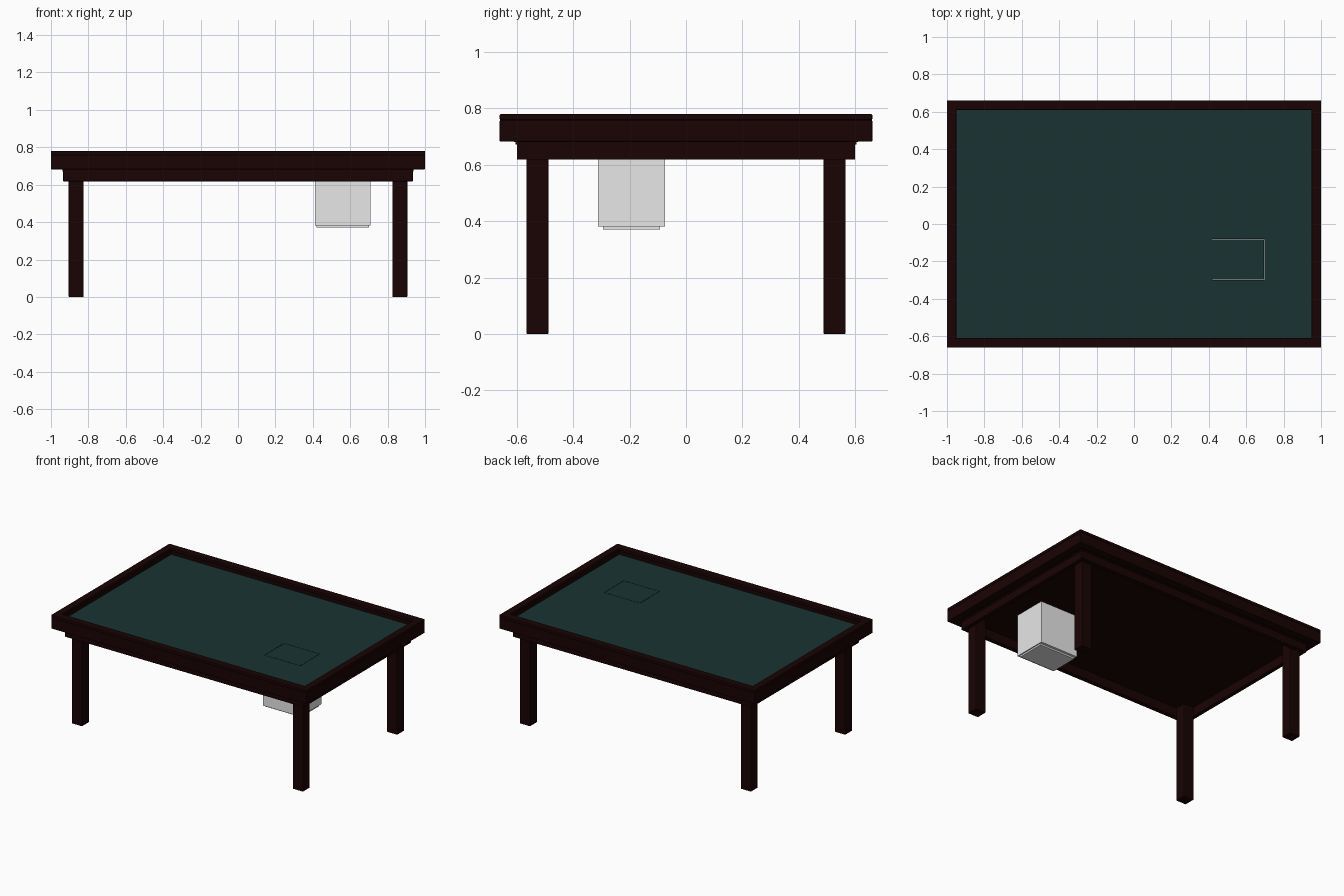
import bpy, bmesh

if "Cube" in bpy.data.objects:
    bpy.data.objects.remove(bpy.data.objects["Cube"])


def material(name, rgb):
    m = bpy.data.materials.new(name)
    m.diffuse_color = (*rgb, 1)
    m.use_nodes = True
    m.node_tree.nodes["Principled BSDF"].inputs["Base Color"].default_value = m.diffuse_color
    return m


WOOD = material("dark_wood", (0.010, 0.001, 0.001))
FELT = material("green_felt", (0.010, 0.033, 0.031))
GREY = material("light_grey", (0.8, 0.8, 0.8))


def finish(bm, name, mat, bevel, top):
    bmesh.ops.recalc_face_normals(bm, faces=bm.faces)
    me = bpy.data.meshes.new(name)
    me.materials.append(mat)
    if top:  # upward faces take the second colour
        me.materials.append(top)
        bm.normal_update()
        for f in bm.faces:
            f.material_index = int(f.normal.z > 0.5)
    bm.to_mesh(me)
    bm.free()
    ob = bpy.data.objects.new(name, me)
    bpy.context.collection.objects.link(ob)
    if bevel:
        mod = ob.modifiers.new("edge", "BEVEL")
        mod.width = bevel
        mod.segments = 2
        mod.limit_method = "ANGLE"
    return ob


def corners(bm, r, z):
    x0, x1, y0, y1 = r
    return [bm.verts.new((x, y, z)) for x, y in ((x0, y0), (x1, y0), (x1, y1), (x0, y1))]


def box(name, r, z0, z1, mat, bevel=0, top=None):
    bm = bmesh.new()
    a, b = corners(bm, r, z0), corners(bm, r, z1)
    bm.faces.new(a)
    bm.faces.new(b)
    for i in range(4):
        j = (i + 1) % 4
        bm.faces.new((a[i], a[j], b[j], b[i]))
    return finish(bm, name, mat, bevel, top)


def ring(name, outer, inner, z0, z1, mat, bevel=0, top=None):
    """Rectangular frame with mitred corners and a rectangular opening."""
    bm = bmesh.new()
    loops = [corners(bm, outer, z0), corners(bm, outer, z1),
             corners(bm, inner, z1), corners(bm, inner, z0)]
    for k in range(4):
        a, b = loops[k], loops[(k + 1) % 4]
        for i in range(4):
            j = (i + 1) % 4
            bm.faces.new((a[i], a[j], b[j], b[i]))
    return finish(bm, name, mat, bevel, top)


def centred(x, y):
    return (-x, x, -y, y)


def grow(r, d):
    return (r[0] - d, r[1] + d, r[2] - d, r[3] + d)


# Table rim: raised lip above a deeper side board
ring("top_lip", centred(1.0, 0.661), centred(0.95, 0.61), 0.759, 0.78, WOOD, 0.004)
ring("side_board", centred(1.0, 0.661), centred(0.95, 0.61), 0.682, 0.759, WOOD, 0.004)

# Apron under the rim
ring("apron_trim", centred(0.938, 0.604), centred(0.905, 0.566), 0.672, 0.683, WOOD)
ring("apron", centred(0.935, 0.60), centred(0.905, 0.566), 0.618, 0.683, WOOD, 0.003)

# Table board with a felt top, open above the box
hole = (0.416, 0.698, -0.30, -0.08)
ring("table_board", centred(0.951, 0.611), hole, 0.681, 0.735, WOOD, top=FELT)

# Lid filling the opening with a thin gap all round
box("lid", grow(hole, -0.002), 0.715, 0.735, WOOD, top=FELT)

# Hanging box with its base plate
shell = (0.413, 0.708, -0.312, -0.075)
ring("box_walls", shell, grow(shell, -0.01), 0.382, 0.681, GREY)
box("box_floor", grow(shell, -0.005), 0.382, 0.392, GREY)
box("box_base_plate", (0.42, 0.7, -0.295, -0.093), 0.371, 0.384, GREY)

# Legs in the inner apron corners
for sx, xs in ((-1, "left"), (1, "right")):
    for sy, ys in ((-1, "front"), (1, "back")):
        x, y = sx * 0.865, sy * 0.527
        box(f"{ys}_{xs}_leg", (x - 0.04, x + 0.04, y - 0.039, y + 0.039), 0, 0.681, WOOD, 0.003)
